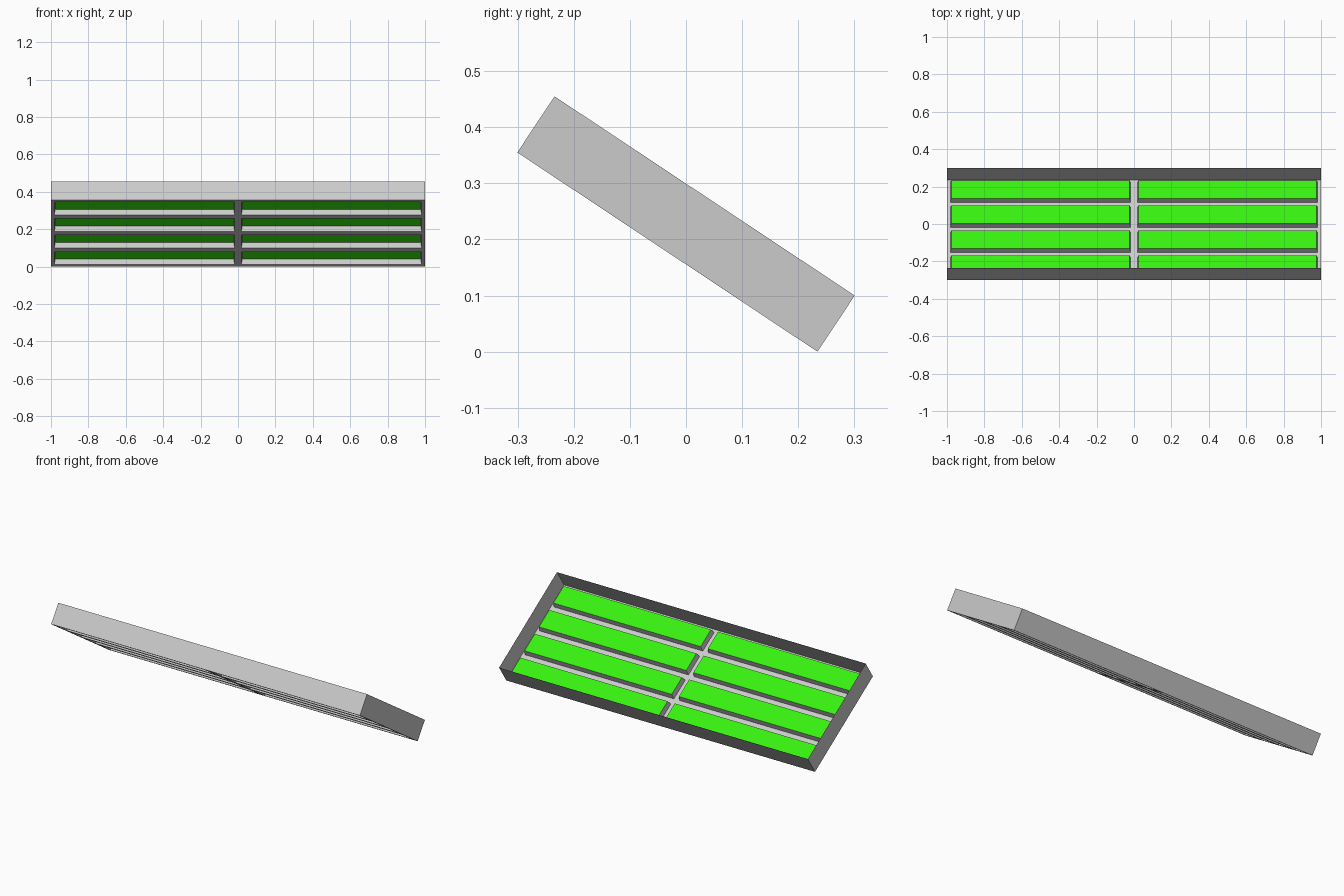
import bpy, bmesh, math

if "Cube" in bpy.data.objects:
    bpy.data.objects.remove(bpy.data.objects["Cube"])

LENGTH, WIDTH, DEPTH = 2.0, 0.642, 0.12
TILT = math.radians(33.57)
HEIGHT = (WIDTH * math.sin(TILT) + DEPTH * math.cos(TILT)) / 2


def add_object(name, bm):
    mesh = bpy.data.meshes.new(name)
    bm.to_mesh(mesh)
    bm.free()
    obj = bpy.data.objects.new(name, mesh)
    bpy.context.collection.objects.link(obj)
    obj.location.z = HEIGHT
    obj.rotation_euler.x = -TILT
    return obj


# Tray floor: a 2 x 4 grid of cells
tray = bmesh.new()
bmesh.ops.create_grid(tray, x_segments=2, y_segments=4, size=1)
for v in tray.verts:
    v.co = (v.co.x * LENGTH / 2, v.co.y * WIDTH / 2, -DEPTH / 2)
tray.normal_update()
cells = list(tray.faces)
rim = [e for e in tray.edges if e.is_boundary]

# Thin side walls raised from the outer edge
walls = bmesh.ops.extrude_edge_only(tray, edges=rim)["geom"]
for v in walls:
    if isinstance(v, bmesh.types.BMVert):
        v.co.z = DEPTH / 2

# Raised, slightly tapered blocks, hollow from below
bmesh.ops.inset_individual(tray, faces=cells, thickness=0.025, depth=0)
tray.normal_update()
bmesh.ops.inset_individual(tray, faces=cells, thickness=0.0075, depth=0.032)

# Block tops move to their own coloured object
panels = bmesh.new()
for f in cells:
    panels.faces.new([panels.verts.new(v.co) for v in f.verts])
bmesh.ops.delete(tray, geom=cells, context='FACES_ONLY')
bmesh.ops.reverse_faces(tray, faces=tray.faces[:])

add_object("tray", tray)
green_panels = add_object("green_panels", panels)
green = bpy.data.materials.new("green")
green.diffuse_color = (0.04, 0.88, 0.005, 1)
green.use_nodes = True
green.node_tree.nodes["Principled BSDF"].inputs["Base Color"].default_value = green.diffuse_color
green_panels.data.materials.append(green)
